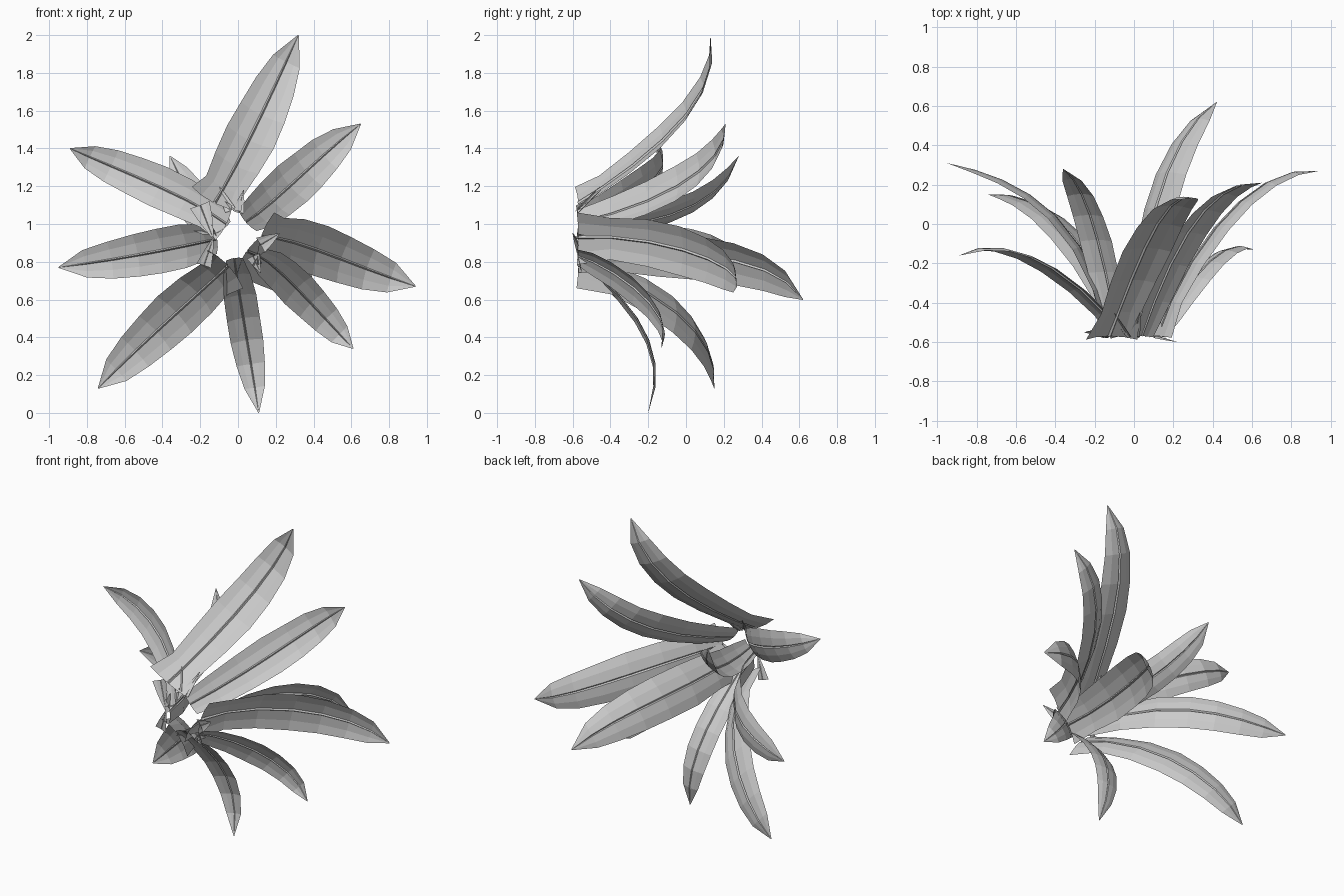
import bpy
import random
from mathutils import Vector

cube = bpy.data.objects.get("Cube")
if cube:
    bpy.data.objects.remove(cube, do_unlink=True)

random.seed(4)
Y_AXIS = Vector((0, 1, 0))

# One flat grey for the whole plant
grey = bpy.data.materials.new("leaf_grey")
grey.use_nodes = True
colour = (0.6, 0.6, 0.6, 1)
grey.diffuse_color = colour
grey.node_tree.nodes["Principled BSDF"].inputs["Base Color"].default_value = colour

# Blade outline after the base: position along the leaf, share of full width
BLADE = [(.14, .84), (.3, .96), (.46, 1), (.6, .95),
         (.74, .83), (.87, .6), (1, .02)]
FLAP = [(.5, .6), (1, .05)]
# Cross-section from edge to edge, with a narrow ridge as the midrib
SECTION = (-1, -.55, -.06, 0, .06, .55, 1)
# Where along a leaf its four path points lie
KNOTS = (0, .4, .75, 1)


def section_height(s):
    """Edges droop, and the midrib stands out a little on the same side."""
    return -.07 if s == 0 else -.2 * s * s


def path_point(points, t):
    """Smooth cubic that passes through all four path points."""
    total = Vector()
    for i, point in enumerate(points):
        weight = 1
        for j, knot in enumerate(KNOTS):
            if j != i:
                weight *= (t - knot) / (KNOTS[i] - knot)
        total += point * weight
    return total


def make_leaf(name, points, width, base_share, outline=BLADE):
    """Curved blade along the path, narrowing to a point."""
    points = [Vector(p) for p in points]
    across = (points[-1] - points[0]).cross(Y_AXIS).normalized()
    verts, faces = [], []
    rows = [(0, base_share)] + outline
    for t, share in rows:
        centre = path_point(points, t)
        tangent = path_point(points, t + .01) - path_point(points, t - .01)
        normal = across.cross(tangent).normalized()
        half = width / 2 * share
        for s in SECTION:
            wobble = random.uniform(.97, 1.03) if abs(s) == 1 else 1
            verts.append(centre + across * (s * half * wobble)
                         + normal * (section_height(s) * half))
    n = len(SECTION)
    for row in range(len(rows) - 1):
        for col in range(n - 1):
            a = row * n + col
            faces.append((a, a + 1, a + n + 1, a + n))
    mesh = bpy.data.meshes.new(name)
    mesh.from_pydata(verts, [], faces)
    mesh.materials.append(grey)
    bpy.context.collection.objects.link(bpy.data.objects.new(name, mesh))


# Long leaves: four path points, width, base width share
RING = -.57
make_leaf("top_leaf", [(-.125, RING, 1.11), (.03, -.18, 1.39),
                       (.195, .1, 1.73), (.32, .13, 2)], .27, 1.1)
make_leaf("upper_left_leaf", [(.04, RING, 1.01), (.24, -.1, 1.17),
                              (.46, .16, 1.37), (.65, .21, 1.53)], .24, .6)
make_leaf("upper_right_leaf", [(-.06, RING, 1), (-.36, -.26, 1.17),
                               (-.68, -.12, 1.31), (-.89, -.16, 1.4)], .22, .9)
make_leaf("rear_upper_leaf", [(-.08, RING, .97), (-.17, -.14, 1.03),
                              (-.27, .16, 1.18), (-.36, .28, 1.36)], .2, .6)
make_leaf("right_leaf", [(-.11, RING, .92), (-.35, -.01, .87),
                         (-.68, .23, .81), (-.95, .31, .77)], .24, .65)
make_leaf("left_leaf", [(.12, RING, .93), (.37, -.08, .88),
                        (.69, .22, .76), (.94, .27, .67)], .27, 1.1)
make_leaf("lower_left_leaf", [(.11, RING, .83), (.28, -.31, .69),
                              (.47, -.13, .49), (.61, -.13, .34)], .2, .6)
make_leaf("lower_right_leaf", [(-.05, RING, .78), (-.28, -.1, .57),
                               (-.55, .12, .32), (-.74, .15, .13)], .26, 1.05)
make_leaf("bottom_leaf", [(-.02, RING, .82), (.02, -.29, .55),
                          (.07, -.16, .25), (.11, -.2, 0)], .18, .5)
make_leaf("rear_lower_leaf", [(.05, RING, .86), (.09, 0, .84),
                              (.25, .43, .75), (.42, .62, .6)], .28, .9)

# Short flaps around the open centre: wide end, point, width
FLAPS = [
    ((-.2, -.54, 1.1), (-.13, -.58, .92), .11),
    ((-.04, -.57, 1.07), (-.11, -.44, 1.21), .06),
    ((0, -.57, 1.06), (.03, -.45, 1.18), .06),
    ((.12, -.57, .89), (.22, -.6, .95), .09),
    ((-.18, -.56, .78), (-.13, -.58, .93), .08),
    ((.08, -.57, .83), (.12, -.55, .74), .07),
]
for i, (start, end, width) in enumerate(FLAPS):
    start, end = Vector(start), Vector(end)
    make_leaf(f"centre_flap_{i + 1}", [start.lerp(end, k) for k in KNOTS],
              width, 1, FLAP)
